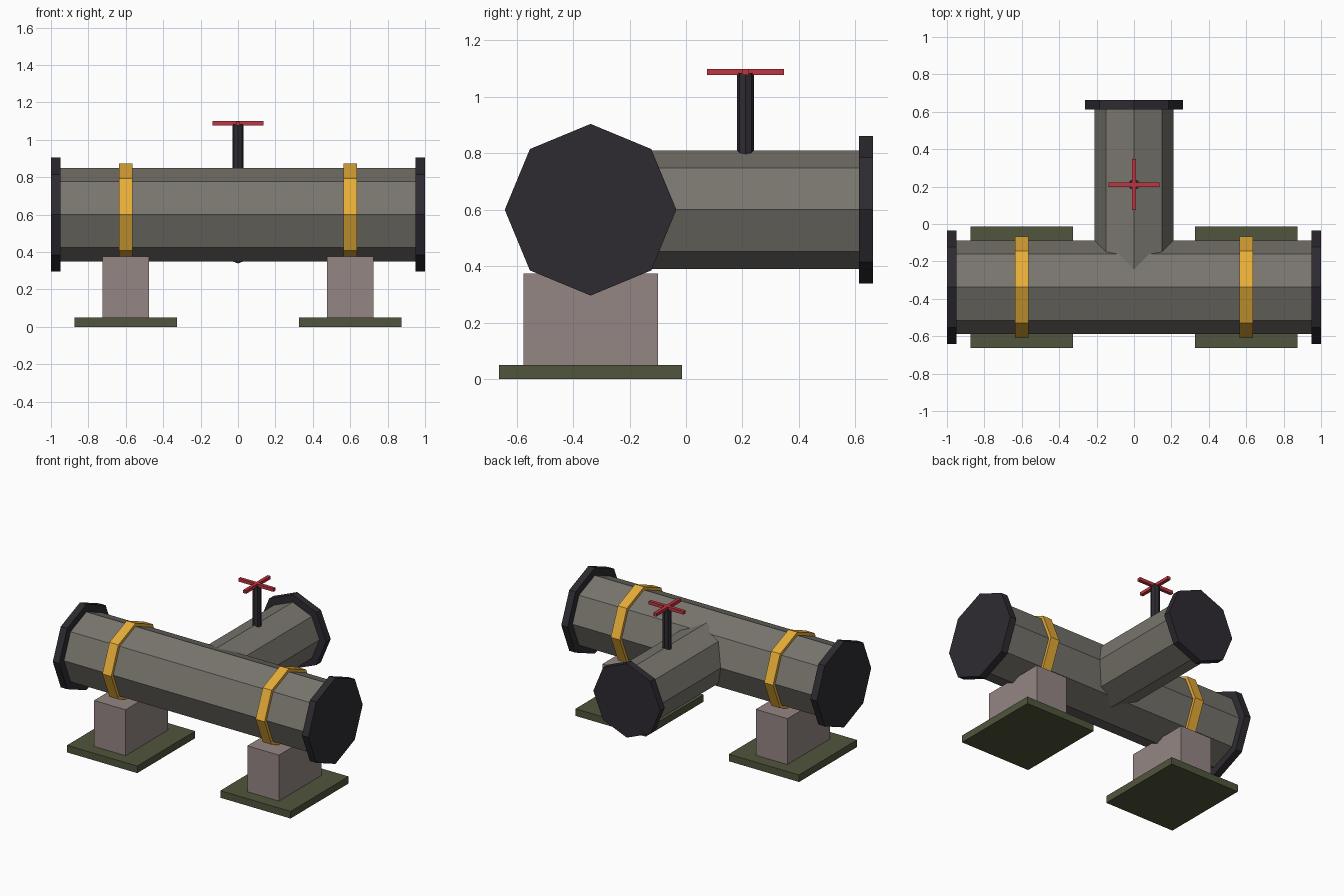
import bpy, bmesh, math
from mathutils import Matrix, Vector

if "Cube" in bpy.data.objects:
    bpy.data.objects.remove(bpy.data.objects["Cube"])


def material(name, rgb):
    m = bpy.data.materials.new(name)
    m.diffuse_color = (*rgb, 1)
    m.use_nodes = True
    m.node_tree.nodes["Principled BSDF"].inputs["Base Color"].default_value = m.diffuse_color
    return m


PIPE = material("pipe_grey", (0.19, 0.18, 0.155))
DARK = material("dark_iron", (0.027, 0.024, 0.03))
GOLD = material("strap_yellow", (0.8, 0.42, 0.04))
STONE = material("support_stone", (0.30, 0.24, 0.23))
OLIVE = material("plate_olive", (0.08, 0.09, 0.045))
RED = material("handle_red", (0.52, 0.035, 0.05))

ROT = {"X": Matrix.Rotation(math.pi / 2, 4, "Y"),
       "Y": Matrix.Rotation(math.pi / 2, 4, "X"),
       "Z": Matrix.Identity(4)}


def finish(name, bm, mat):
    me = bpy.data.meshes.new(name)
    bm.to_mesh(me)
    bm.free()
    me.materials.append(mat)
    ob = bpy.data.objects.new(name, me)
    bpy.context.collection.objects.link(ob)
    return ob


def octagon(name, axis, start, end, centre, radius, mat):
    """Eight-sided cylinder from start to end along an axis, corner at the top."""
    loc = Vector(centre)
    loc["XYZ".index(axis)] = (start + end) / 2
    bm = bmesh.new()
    bmesh.ops.create_cone(bm, cap_ends=True, segments=8, radius1=radius,
                          radius2=radius, depth=end - start,
                          matrix=Matrix.Translation(loc) @ ROT[axis])
    return finish(name, bm, mat)


def box(name, centre, size, mat):
    bm = bmesh.new()
    bmesh.ops.create_cube(bm, size=1, matrix=Matrix.Translation(centre)
                          @ Matrix.Diagonal((*size, 1)))
    return finish(name, bm, mat)


YM, ZM = -0.338, 0.60   # main pipe axis
YV = 0.211              # valve position on the branch

# Main pipe and branch pipe
octagon("main_pipe", "X", -0.96, 0.96, (0, YM, ZM), 0.25, PIPE)
octagon("branch_pipe", "Y", YM, 0.62, (0, 0, ZM), 0.21, PIPE)
octagon("branch_flange", "Y", 0.612, 0.662, (0, 0, ZM), 0.262, DARK)

# End flanges, straps and supports on both sides
for side, s in (("left", -1), ("right", 1)):
    octagon(side + "_flange", "X", s * 0.975 - 0.025, s * 0.975 + 0.025,
            (0, YM, ZM), 0.304, DARK)
    octagon(side + "_strap", "X", s * 0.6 - 0.035, s * 0.6 + 0.035,
            (0, YM, ZM), 0.272, GOLD)
    box(side + "_support", (s * 0.6, YM, 0.1975), (0.247, 0.476, 0.355), STONE)
    box(side + "_base_plate", (s * 0.6, YM, 0.025), (0.55, 0.648, 0.05), OLIVE)

# Valve stem and cross handle
octagon("valve_stem", "Z", 0.79, 1.085, (0, YV, 0), 0.03, DARK)
box("handle_bar_x", (0, YV, 1.088), (0.274, 0.024, 0.022), RED)
box("handle_bar_y", (0, YV, 1.088), (0.024, 0.274, 0.0215), RED)
